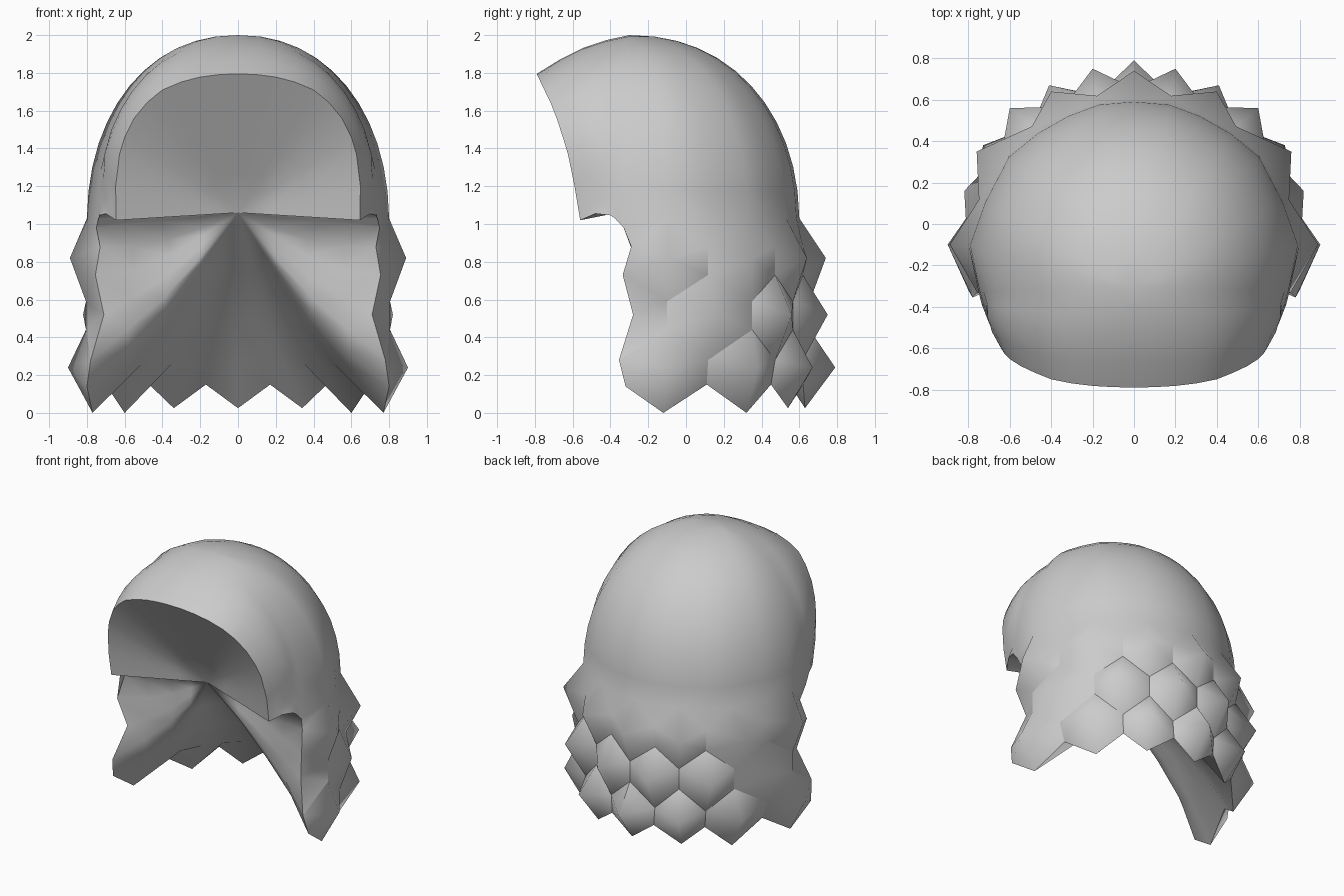
import bpy, bmesh, math
from mathutils import Vector

if "Cube" in bpy.data.objects:
    bpy.data.objects.remove(bpy.data.objects["Cube"])

P = 2.15                      # roundness of the crown
POLE = Vector((0, -0.3, 2.0))
CENTRE = Vector((0, -0.36, 1.06))     # deepest point of the hollow

# brow rim, from the middle of the forehead to the temple and ear
rim = [(0, -.79, 1.795), (.1, -.788, 1.791), (.2, -.782, 1.778), (.3, -.77, 1.752), (.4, -.75, 1.71),
       (.48, -.718, 1.645), (.55, -.685, 1.56), (.6, -.652, 1.46), (.627, -.625, 1.37),
       (.648, -.59, 1.2), (.645, -.56, 1.02), (.70, -.48, 1.055), (.735, -.39, 1.045)]
# plan outline of the head, from nape to ear
base = [(0, .60), (.17, .585), (.32, .53), (.47, .445), (.61, .33), (.725, .11), (.80, -.1)]
# how far the joints between locks stand out from that outline
push = [.055, .035, .04, .035, .035, .025, .005]
# outermost points of the lock tiers
upper = [(0, .74), (.4, .64), (.76, .35), (.89, -.1)]
middle = [(.2, .75), (.6, .56), (.82, .16)]
lower = [(0, .79), (.41, .67), (.73, .38), (.9, -.1)]
# scalloped hem and front edge of the side hair
hem = [(0, .63), (.17, .62), (.34, .54), (.47, .45), (.6, .32), (.7, .11), (.77, -.12)]
front_edge = [(.75, -.33, .98), (.73, -.29, .88), (.755, -.335, .73),
              (.71, -.28, .52), (.78, -.355, .28), (.80, -.32, .14)]

bm = bmesh.new()


def crown_column(end, rows=12):
    """Superellipse arc from the pole down to one edge point."""
    end = Vector(end)
    d = Vector((end.x, end.y - POLE.y))
    a = math.acos(max(0, end.z - 1) ** (P / 2))
    big = d.length / math.sin(a) ** (2 / P)
    d.normalize()
    out = []
    for k in range(1, rows):
        t = a * k / rows
        r, z = big * math.sin(t) ** (2 / P), 1 + math.cos(t) ** (2 / P)
        out.append(bm.verts.new((d.x * r, POLE.y + d.y * r, z)))
    return out + [bm.verts.new(end)]


def quads(a, b):
    """Strip of faces between two equal rows."""
    for k in range(len(a) - 1):
        bm.faces.new((a[k], a[k + 1], b[k + 1], b[k]))


# lock columns, alternating lock middles and lock joints
locks = []
for i, (x, y) in enumerate(base):
    out = Vector((x, y + .1)).normalized() * push[i]
    jx, jy = x + out.x, y + out.y
    if i % 2 == 0:
        pts = [(x, y, 1.03), (*upper[i // 2], .82), (jx, jy, .59), (jx, jy, .44),
               (*lower[i // 2], .24), (*hem[i], 0 if i > 3 else .025)]
    else:
        pts = [(x, y, 1.03), (jx, jy, .88), (jx, jy, .73),
               (*middle[i // 2], .52), (jx, jy, .28), (*hem[i], .15)]
    locks.append(pts)
locks.append(front_edge)

# back of the crown
pole = bm.verts.new(POLE)
cols = [crown_column(c[0]) for c in reversed(locks)]
for a, b in zip(cols, cols[1:]):
    bm.faces.new((pole, a[0], b[0]))
    quads(a, b)

# front of the crown, lofted from the brow rim to the ear-to-ear arch
arch = [pole] + cols[0]
rows = [[bm.verts.new(p) for p in rim]]
for t in (.25, .5, .75):
    row = []
    for i, (p, v) in enumerate(zip(rim, arch)):
        q = Vector(p).lerp(v.co, t)
        swell = .035 * math.sin(math.pi * t) * (1 if i < 10 else .4 if i == 10 else 0)
        row.append(bm.verts.new(q + Vector((q.x, 0, q.z - 1.1)).normalized() * swell))
    rows.append(row)
rows.append(arch)
for a, b in zip(rows, rows[1:]):
    quads(a, b)

# honeycomb of locks
grid = []
for pts, col in zip(locks, reversed(cols)):
    grid.append([col[-1]] + [bm.verts.new(p) for p in pts[1:]])
for i in range(len(grid) - 1):
    m, j = (grid[i], grid[i + 1]) if i % 2 == 0 else (grid[i + 1], grid[i])
    for f in ((m[0], j[0], j[1], m[1]), (m[1], j[1], j[2]), (m[1], j[2], m[2]),
              (j[2], j[3], m[2]), (m[2], j[3], m[3]), (j[3], j[4], m[3]),
              (m[3], j[4], m[4]), (m[4], j[4], j[5]), (m[4], j[5], m[5])):
        bm.faces.new(f)
    # creases along the rear and lower rear side of each lock
    creases = [(m[2], m[3]), (j[1], j[2]), (j[4], j[5])]
    creases.append((m[3], j[4]) if i % 2 == 0 else (j[2], m[2]))
    for pair in creases:
        edge = bm.edges.get(pair)
        if edge and grid[-1][0] not in pair and pair[0] not in grid[-1]:
            edge.smooth = False

# hollow underside, sagging from the whole edge to one point
loop = rows[0] + [r[-1] for r in rows[1:-1]] + grid[-1] + [g[-1] for g in reversed(grid[:-1])]
co = [v.co.copy() for v in loop]
soft = co[:]
for _ in range(2):
    s = soft[:]
    for i in range(len(co)):
        if co[i].z < .9:
            after = s[i + 1] if i + 1 < len(co) else Vector((-s[i - 1].x, s[i - 1].y, s[i - 1].z))
            soft[i] = (s[i - 1] + 2 * s[i] + after) / 4
rings = [loop]
for t in (.2, .45, .72):
    ring = []
    for p, e in zip(soft, co):
        q = p.lerp(CENTRE, t)
        if e.z < .97:
            sag = math.sin(math.pi * t)
            q.y += .095 * sag
            q.x *= 1 - .1 * sag
            q.z -= .03 * sag
        ring.append(bm.verts.new(q))
    rings.append(ring)
for a, b in zip(rings, rings[1:]):
    quads(a, b)
c = bm.verts.new(CENTRE)
for a, b in zip(rings[-1], rings[-1][1:]):
    bm.faces.new((a, b, c))

# mirror to the other side
bmesh.ops.mirror(bm, geom=bm.verts[:] + bm.edges[:] + bm.faces[:], axis='X', merge_dist=0.0005)
bmesh.ops.remove_doubles(bm, verts=bm.verts[:], dist=0.0005)
bmesh.ops.recalc_face_normals(bm, faces=bm.faces[:])

mesh = bpy.data.meshes.new("hair")
bm.to_mesh(mesh)
bm.free()
hair = bpy.data.objects.new("hair", mesh)
bpy.context.collection.objects.link(hair)
mat = bpy.data.materials.new("light_grey")
mat.diffuse_color = (0.6, 0.6, 0.6, 1)
mat.use_nodes = True
mat.node_tree.nodes["Principled BSDF"].inputs["Base Color"].default_value = mat.diffuse_color
mesh.materials.append(mat)
bpy.context.view_layer.objects.active = hair
hair.select_set(True)
bpy.ops.object.shade_smooth_by_angle(angle=math.radians(62), keep_sharp_edges=True)
